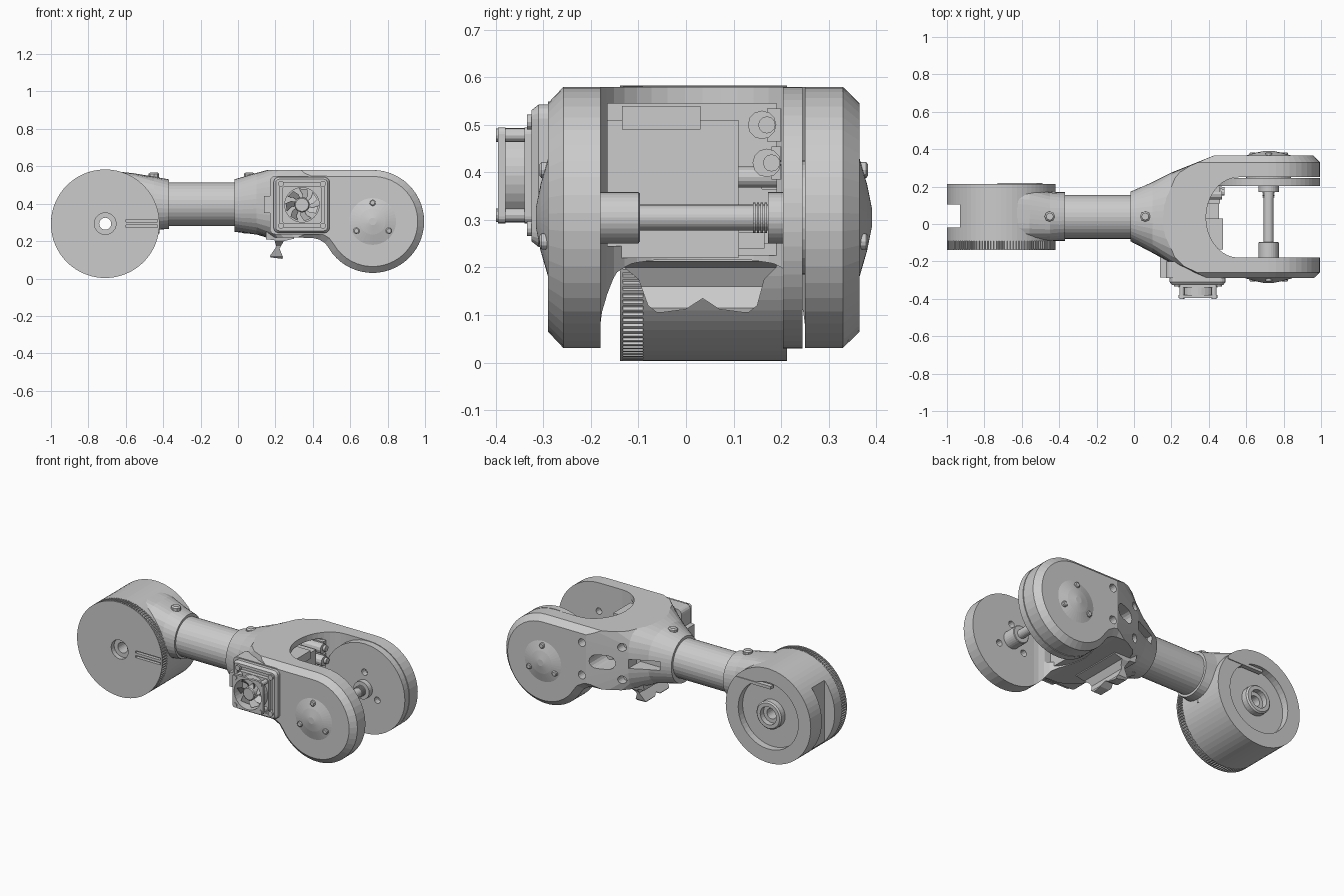
import bpy, bmesh
from math import sin, cos, pi, radians
from mathutils import Vector

if "Cube" in bpy.data.objects:
    bpy.data.objects.remove(bpy.data.objects["Cube"])


def to3(p, t, axis):
    return {'X': (t, p[0], p[1]), 'Y': (p[0], t, p[1]), 'Z': (p[0], p[1], t)}[axis]


def rings_mesh(name, rings):
    bm = bmesh.new()
    vs = [[bm.verts.new(c) for c in r] for r in rings]
    n = len(vs[0])
    for a, b in zip(vs, vs[1:]):
        for i in range(n):
            bm.faces.new((a[i], a[(i + 1) % n], b[(i + 1) % n], b[i]))
    bm.faces.new(vs[0])
    bm.faces.new(vs[-1])
    bmesh.ops.recalc_face_normals(bm, faces=bm.faces)
    me = bpy.data.meshes.new(name)
    bm.to_mesh(me)
    bm.free()
    ob = bpy.data.objects.new(name, me)
    bpy.context.collection.objects.link(ob)
    return ob


def inset(pts, d):
    if d == 0:
        return pts
    ps = [Vector(p) for p in pts]
    n = len(ps)
    area = sum(ps[i].x * ps[(i + 1) % n].y - ps[(i + 1) % n].x * ps[i].y for i in range(n))
    s = 1 if area > 0 else -1
    out = []
    for i in range(n):
        e1 = (ps[i] - ps[i - 1]).normalized()
        e2 = (ps[(i + 1) % n] - ps[i]).normalized()
        n1, n2 = Vector((-e1.y, e1.x)) * s, Vector((-e2.y, e2.x)) * s
        out.append(ps[i] + (n1 + n2) * d / max(0.4, 1 + n1.dot(n2)))
    return out


def prism(name, pts, axis, *levels):
    """Stack of (position, inset) levels of one outline; plain numbers mean inset 0."""
    lv = [l if isinstance(l, tuple) else (l, 0) for l in levels]
    return rings_mesh(name, [[to3(p, t, axis) for p in inset(pts, d)] for t, d in lv])


def circle(cx, cy, r, n=32, a0=0):
    return [(cx + r * cos(a0 + 2 * pi * i / n), cy + r * sin(a0 + 2 * pi * i / n)) for i in range(n)]


def rect(x0, x1, y0, y1, r=0.0):
    if r == 0:
        return [(x0, y0), (x1, y0), (x1, y1), (x0, y1)]
    pts = []
    for cx, cy, a in ((x1 - r, y0 + r, -90), (x1 - r, y1 - r, 0), (x0 + r, y1 - r, 90), (x0 + r, y0 + r, 180)):
        pts += [(cx + r * cos(radians(a + k * 22.5)), cy + r * sin(radians(a + k * 22.5))) for k in range(5)]
    return pts


def box(name, x0, x1, y0, y1, z0, z1):
    return prism(name, rect(x0, x1, y0, y1), 'Z', z0, z1)


def loft(name, sections, n=36):
    """Superellipse sections (x, y0, y1, z0, z1, exponent)."""
    rings = []
    for x, y0, y1, z0, z1, e in sections:
        r = []
        for i in range(n):
            c, s = cos(2 * pi * i / n), sin(2 * pi * i / n)
            k = (abs(c) ** e + abs(s) ** e) ** (-1 / e)
            r.append((x, (y0 + y1) / 2 + (y1 - y0) / 2 * c * k, (z0 + z1) / 2 + (z1 - z0) / 2 * s * k))
        rings.append(r)
    return rings_mesh(name, rings)


def boolean(ob, op, *tools):
    for t in tools:
        t.hide_render = True
        m = ob.modifiers.new('cut', 'BOOLEAN')
        m.operation, m.object, m.solver = op, t, 'EXACT'
        me = bpy.data.meshes.new_from_object(ob.evaluated_get(bpy.context.evaluated_depsgraph_get()))
        ob.modifiers.clear()
        ob.data = me
        bpy.data.objects.remove(t)


# Drum housing with neck toward the tube
DX, DZ = -0.71, 0.293
drum = prism('drum_housing', circle(DX, DZ, 0.29, 64), 'Y', -0.09, 0.213)
neck = loft('neck', [(-0.67, -0.08, 0.20, 0.26, 0.575, 5), (-0.56, -0.085, 0.19, 0.26, 0.563, 4),
                     (-0.45, -0.09, 0.17, 0.26, 0.545, 2.6), (-0.37, -0.09, 0.17, 0.265, 0.53, 2)])
boolean(drum, 'UNION', neck)
boolean(drum, 'DIFFERENCE',
        prism('recess', circle(DX, DZ, 0.205, 48), 'Y', 0.17, 0.3),
        box('rim_notch', -1.1, -0.93, -0.02, 0.105, -0.1, 0.7),
        prism('bore', circle(DX, DZ, 0.032, 24), 'Y', -0.3, 0.4))
hub = prism('drum_hub', circle(DX, DZ, 0.085), 'Y', 0.16, 0.205, (0.213, 0.008))
boolean(hub, 'DIFFERENCE', prism('c', circle(DX, DZ, 0.055, 24), 'Y', 0.18, 0.3),
        prism('bore', circle(DX, DZ, 0.032, 24), 'Y', 0.1, 0.4))
box('drum_key_bar', -0.73, -0.49, 0.19, 0.218, 0.462, 0.48)

# Toothed wheel on the front of the drum
TEETH = 112
gear_pts = []
for i in range(TEETH):
    for f, r in ((0, 0.283), (0.4, 0.283), (0.5, 0.29), (0.9, 0.29)):
        a = 2 * pi * (i + f) / TEETH
        gear_pts.append((DX + r * cos(a), DZ + r * sin(a)))
gear = prism('toothed_wheel', gear_pts, 'Y', -0.134, -0.09)
face = prism('wheel_face', circle(DX, DZ, 0.29, 96), 'Y', -0.139, -0.133)
for ob in (gear, face):
    boolean(ob, 'DIFFERENCE', prism('bore', circle(DX, DZ, 0.032, 24), 'Y', -0.3, 0.0),
            prism('counterbore', circle(DX, DZ, 0.058, 24), 'Y', -0.3, -0.11),
            *[box('groove', -0.6, -0.43, -0.3, -0.12, z, z + 0.013) for z in (0.273, 0.302)])

# Tube and clamp bolts
prism('tube', circle(0.038, 0.397, 0.117, 32), 'X', -0.45, 0.08)
for x in (-0.45, 0.06):
    prism('clamp_bolt', circle(x, 0.04, 0.028, 8), 'Z', 0.5, 0.56, (0.567, 0.008))
    prism('clamp_nut', circle(x, 0.04, 0.03, 6), 'Z', 0.24, 0.3)

# Fork: side outline intersected with a lofted envelope, then opened up
CX, CZ, R = 0.72, 0.305, 0.275
side = [(CX + R * cos(radians(a)), CZ + R * sin(radians(a))) for a in range(90, -151, -8)]
side += [(0.465, 0.19), (0.435, 0.208), (0.40, 0.217), (0.25, 0.22), (-0.1, 0.22), (-0.1, 0.58), (0.2, 0.58)]
fork = prism('fork', side, 'Y', (-0.29, 0.034), (-0.258, 0), (0.33, 0), (0.365, 0.034))
boolean(fork, 'INTERSECT', loft('envelope', [
    (-0.02, -0.092, 0.172, 0.25, 0.53, 2), (0.1, -0.155, 0.225, 0.235, 0.565, 2.6),
    (0.2, -0.21, 0.275, 0.205, 0.592, 4), (0.5, -0.335, 0.395, -0.2, 0.9, 9), (1.2, -0.4, 0.46, -0.3, 1, 9)], 40))
arc = [(0.56 + 0.175 * cos(radians(a)), 0.035 + 0.215 * sin(radians(a))) for a in range(90, 271, 10)]
stadium = rect(0.27, 0.41, 0.345, 0.43, 0.042)
boolean(fork, 'DIFFERENCE',
        prism('opening', [(1.2, -0.18), (1.2, 0.25)] + arc, 'Z', -0.3, 1),
        box('cavity', 0.2, 0.55, -0.165, 0.19, 0.245, 0.545),
        prism('side_window', stadium, 'Y', 0.15, 0.5),
        prism('cable_window', rect(0.04, 0.2, 0.365, 0.42), 'Y', 0.16, 0.5),
        *[prism('screw_hole', circle(0.345 + sx * 0.11, 0.39 + sz * 0.1, 0.024, 16), 'Y', 0.24, 0.5)
          for sx in (-1, 1) for sz in (-1, 1)])
prism('window_screw', circle(0.345, 0.39, 0.022, 16), 'Y', 0.1, 0.25)

# Inner mounting disc of the rear arm, with holes
disc = prism('inner_disc', circle(CX, CZ, R, 56), 'Y', 0.204, 0.245)
spots = [(CX + 0.1 * cos(radians(a)), CZ + 0.1 * sin(radians(a))) for a in (90, 210, 330)]
for x, z in spots:
    boolean(disc, 'DIFFERENCE', prism('h', circle(x, z, 0.02, 12), 'Y', 0.1, 0.3))
    boolean(fork, 'DIFFERENCE', prism('h', circle(x, z, 0.02, 12), 'Y', -0.22, -0.1))
prism('disc_spacer', circle(CX, CZ, 0.12), 'Y', 0.24, 0.26)

# Domed end caps with three screws each
for face_y, s in ((-0.29, -1), (0.365, 1)):
    prism('end_cap', circle(CX, CZ, 0.125, 40), 'Y', face_y - s * 0.01, face_y,
          (face_y + s * 0.016, 0.055), (face_y + s * 0.026, 0.105))
    for x, z in spots:
        prism('cap_screw', circle(x, z, 0.017, 12), 'Y', face_y, face_y + s * 0.014, (face_y + s * 0.018, 0.005))

# Axle between the arms
prism('axle_rod', circle(CX, CZ, 0.027, 24), 'Y', -0.18, 0.21)
prism('front_boss', circle(CX, CZ, 0.054, 28), 'Y', -0.185, -0.10, (-0.097, 0.004))
prism('rear_boss', circle(CX, CZ, 0.054, 28), 'Y', 0.172, 0.21)
for i in range(4):
    prism('spring_ring', circle(CX, CZ, 0.032, 20), 'Y', 0.141 + i * 0.008, 0.146 + i * 0.008)

# Electronics block inside the fork
box('inner_block', 0.22, 0.455, -0.175, 0.11, 0.22, 0.51)
box('block_connector', 0.36, 0.475, -0.135, 0.03, 0.49, 0.54)
box('block_shelf', 0.3, 0.44, -0.17, 0.19, 0.225, 0.25)
for z, y0 in ((0.5, 0.14), (0.42, 0.15)):
    box('bracket', 0.34, 0.46, y0 + 0.03, 0.2, z - 0.035, z + 0.035)
    prism('bracket_knob', circle(y0 + 0.02, z, 0.03, 12), 'X', 0.34, 0.47)
    prism('bracket_pin', circle(y0 + 0.03, z, 0.018, 12), 'X', 0.34, 0.485)
box('small_bracket', 0.32, 0.46, 0.11, 0.165, 0.24, 0.275)

# Curved cable hook under the fork, arched along its lower edge
hook = prism('cable_hook', [(0.15, 0.25), (0.15, 0.21), (0.195, 0.205), (0.205, 0.17), (0.17, 0.12), (0.175, 0.113),
                            (0.237, 0.105), (0.24, 0.115), (0.222, 0.16), (0.245, 0.2), (0.3, 0.213), (0.3, 0.25)],
             'Y', -0.14, 0.205)
boolean(hook, 'INTERSECT', prism('hook_outline', [
    (-0.14, 0.26), (-0.13, 0.2), (-0.1, 0.175), (-0.08, 0.12), (-0.06, 0.104), (0.0, 0.112), (0.035, 0.135),
    (0.07, 0.112), (0.13, 0.104), (0.15, 0.12), (0.165, 0.175), (0.19, 0.2), (0.205, 0.26)], 'X', 0.1, 0.4))

# Fan housing on the front arm
FX, FZ = 0.342, 0.394
housing = prism('fan_housing', rect(FX - 0.152, FX + 0.148, 0.243, 0.543, 0.03), 'Y', -0.2, -0.31, (-0.325, 0.012))
boolean(housing, 'DIFFERENCE', prism('c', rect(FX - 0.12, FX + 0.12, 0.272, 0.514, 0.02), 'Y', -0.314, -0.4))
prism('housing_skirt', rect(FX - 0.172, FX + 0.152, 0.236, 0.549, 0.03), 'Y', -0.2, -0.29)
box('housing_tab', 0.14, 0.2, -0.285, -0.15, 0.35, 0.44)
fan_sq = rect(FX - 0.104, FX + 0.104, FZ - 0.101, FZ + 0.101, 0.014)
for name, pts, y0, y1 in (('fan_front_flange', fan_sq, -0.395, -0.38), ('fan_back_flange', fan_sq, -0.34, -0.315),
                          ('fan_barrel', circle(FX, FZ, 0.099), -0.385, -0.335)):
    part = prism(name, pts, 'Y', y0, y1)
    boolean(part, 'DIFFERENCE', prism('c', circle(FX, FZ, 0.092, 32), 'Y', -0.5, -0.2))
for sx in (-1, 1):
    for sz in (-1, 1):
        prism('fan_post', circle(FX + sx * 0.086, FZ + sz * 0.084, 0.014, 12), 'Y', -0.4, -0.31)
        prism('housing_screw', circle(FX + sx * 0.112, FZ + sz * 0.112, 0.016, 12), 'Y', -0.335, -0.3)
prism('fan_hub', circle(FX, FZ, 0.04, 24), 'Y', -0.32, -0.382, (-0.387, 0.005))
for i in range(7):
    a = 2 * pi * i / 7
    lo = [(FX + r * cos(a + t), FZ + r * sin(a + t)) for r, t in ((0.035, 0), (0.06, 0.1), (0.088, 0.35))]
    hi = [(FX + r * cos(a + t), FZ + r * sin(a + t)) for r, t in ((0.088, 0.85), (0.06, 0.65), (0.035, 0.6))]
    rings_mesh('fan_blade', [[to3(p, -0.372, 'Y') for p in lo] + [to3(p, -0.345, 'Y') for p in hi],
                             [to3(p, -0.366, 'Y') for p in lo] + [to3(p, -0.339, 'Y') for p in hi]])
